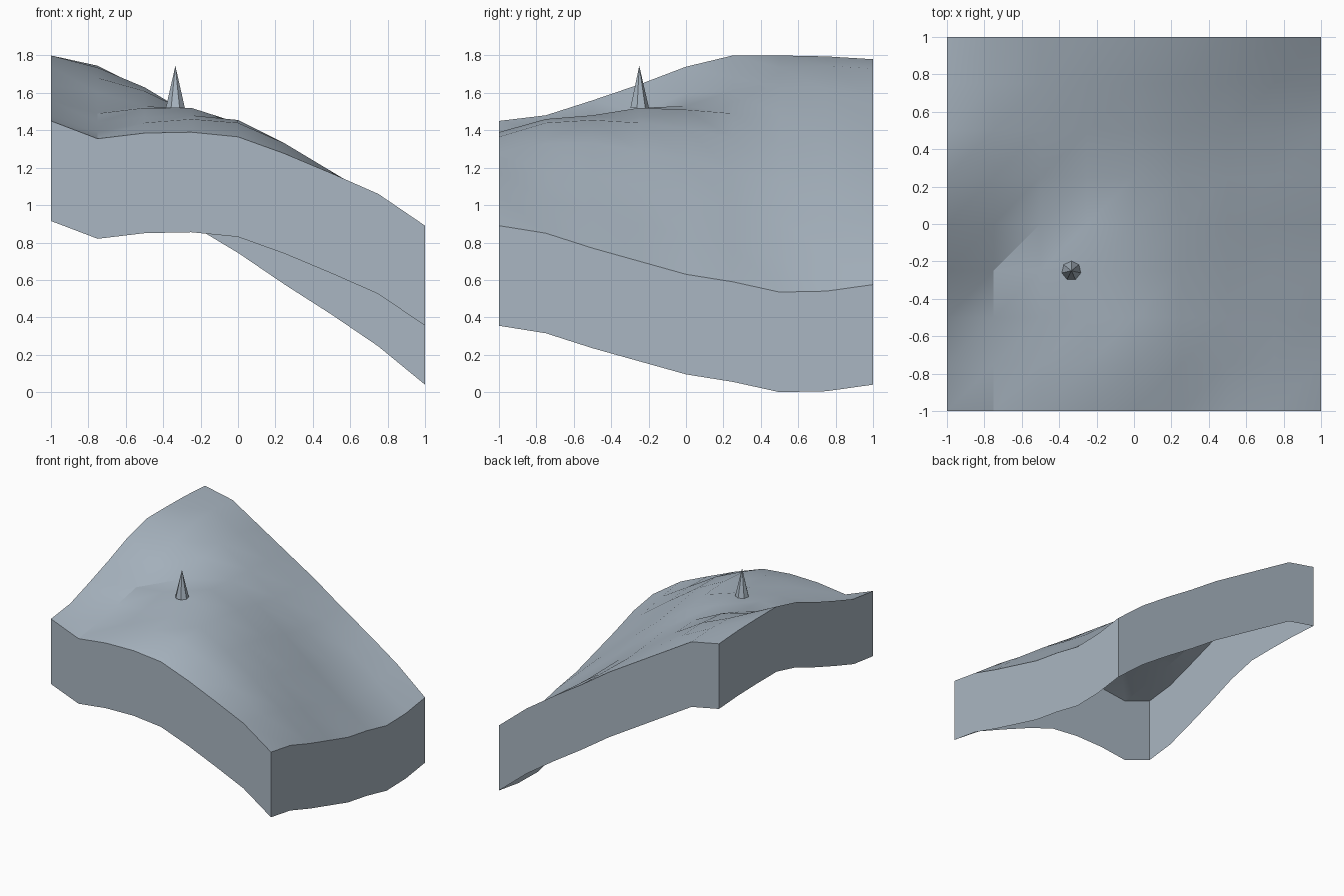
import bpy
import bmesh
import math

default_cube = bpy.data.objects.get("Cube")
if default_cube:
    bpy.data.objects.remove(default_cube, do_unlink=True)

# Single blue grey colour
stone = bpy.data.materials.new("blue_grey")
stone.use_nodes = True
colour = (0.40, 0.47, 0.54, 1)
stone.diffuse_color = colour
stone.node_tree.nodes["Principled BSDF"].inputs["Base Color"].default_value = colour


def add_object(name, mesh_builder):
    mesh = bpy.data.meshes.new(name)
    obj = bpy.data.objects.new(name, mesh)
    bpy.context.collection.objects.link(obj)
    mesh.materials.append(stone)
    mesh_builder.to_mesh(mesh)
    mesh_builder.free()
    return obj


# Hill heights in hundredths: one row per step from front to back, each row from -x to +x
heights = (
    (145, 135.5, 138.5, 139, 136.5, 127.5, 117, 106, 89),
    (148, 139, 144, 146, 144, 133, 118, 103, 85),
    (156, 144, 147, 148, 145.5, 133, 116, 98, 77),
    (164.5, 149, 152, 152, 144, 129, 110, 90, 70),
    (174, 160, 153, 151, 141, 125, 105, 84, 63),
    (180, 168, 161, 149, 136, 118, 98, 78, 59),
    (180, 173.5, 163, 148, 132, 113, 92, 72, 53.5),
    (179.5, 174.5, 162, 146, 130, 111, 92, 74, 54),
    (178, 173, 158, 143, 128, 111, 95, 78, 57.5),
)
last = len(heights) - 1
step = 2 / last
skirt_depth = 0.535

# Ground surface, split along one diagonal of each square
ground = bmesh.new()
grid = [[ground.verts.new((column * step - 1, row * step - 1, height / 100))
         for column, height in enumerate(line)]
        for row, line in enumerate(heights)]
for row in range(last):
    for column in range(last):
        near_left, near_right = grid[row][column:column + 2]
        far_left, far_right = grid[row + 1][column:column + 2]
        ground.faces.new((near_left, near_right, far_right))
        ground.faces.new((near_left, far_right, far_left))

# Skirt hanging from the rim, open underneath
rim = [edge for edge in ground.edges if edge.is_boundary]
skirt = bmesh.ops.extrude_edge_only(ground, edges=rim)
hem = [item for item in skirt["geom"] if isinstance(item, bmesh.types.BMVert)]
bmesh.ops.translate(ground, verts=hem, vec=(0, 0, -skirt_depth))
bmesh.ops.recalc_face_normals(ground, faces=ground.faces)
ground.normal_update()
if grid[last // 2][last // 2].normal.z < 0:
    bmesh.ops.reverse_faces(ground, faces=ground.faces)
hill = add_object("hill", ground)

bpy.ops.object.select_all(action="DESELECT")
hill.select_set(True)
bpy.context.view_layer.objects.active = hill
bpy.ops.object.shade_smooth_by_angle(angle=math.radians(30))

# Small seven sided spire standing on the slope
spire_height = 0.225
cone = bmesh.new()
bmesh.ops.create_cone(cone, cap_ends=True, segments=7, radius1=0.052,
                      radius2=0, depth=spire_height)
bmesh.ops.remove_doubles(cone, verts=cone.verts, dist=0.0001)
spire = add_object("spire", cone)
spire.location = (-0.335, -0.25, 1.52 + spire_height / 2)
